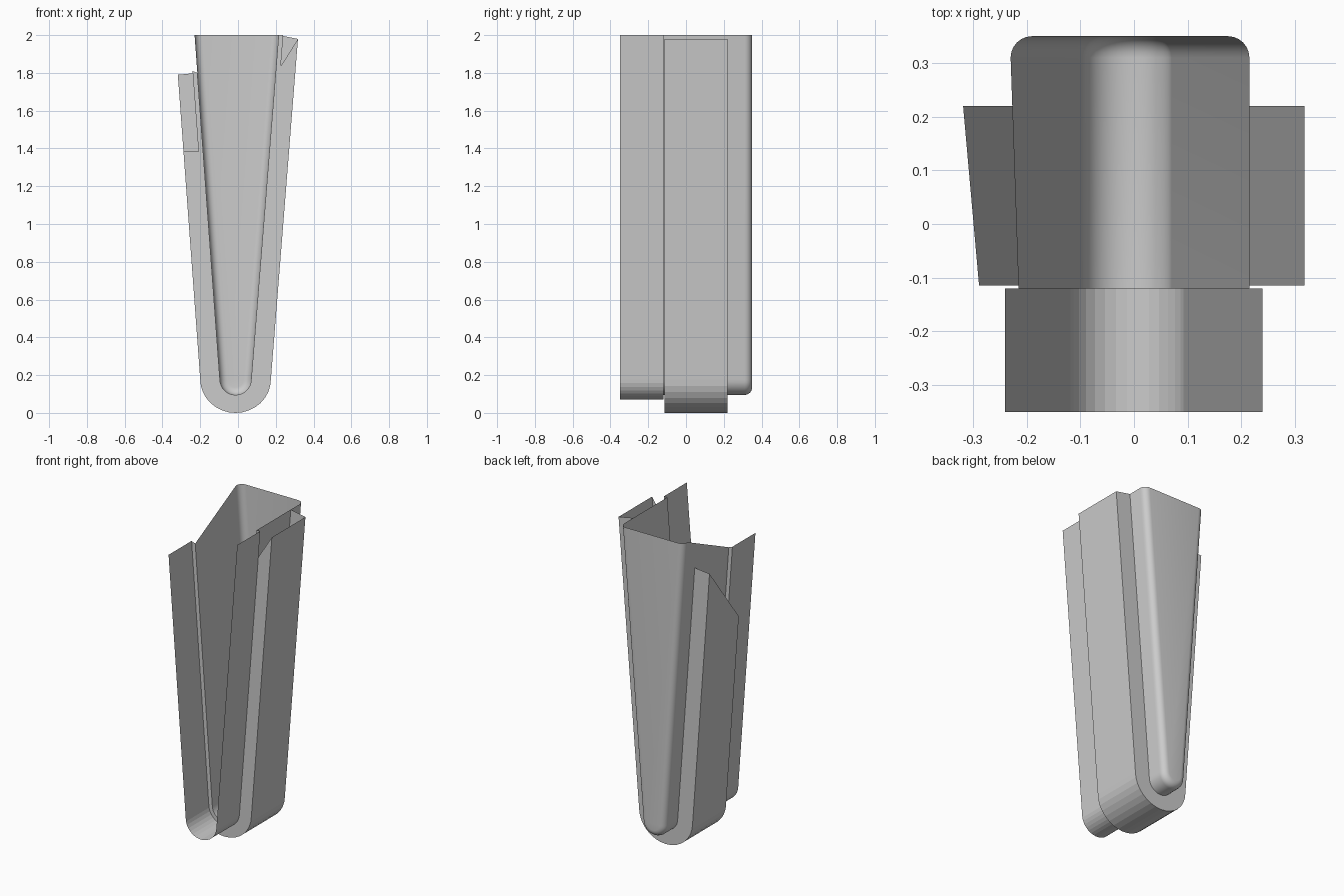
import bpy, math

if "Cube" in bpy.data.objects:
    bpy.data.objects.remove(bpy.data.objects["Cube"])

CX, CZ, R = -0.013, 0.178, 0.083      # centre and radius of the rounded bottom
SL, SR = 0.0735, 0.0796               # outward lean of left and right walls
SEG = 16


def u_row(y, d, z_left, z_right):
    """Tapered U outline at depth y, offset outward by d, with its own wall heights."""
    r = R + d
    rz = min(r, CZ)
    pts = [(CX - r - SL * (z_left - CZ), y, z_left)]
    for i in range(SEG + 1):
        a = math.pi * (1 + i / SEG)
        pts.append((CX + r * math.cos(a), y, CZ + rz * math.sin(a)))
    pts.append((CX + r + SR * (z_right - CZ), y, z_right))
    return pts


def loft(name, rows, cap=False, smooth=False):
    """Skin consecutive U outlines, front to back."""
    n = len(rows[0])
    verts = [p for row in rows for p in row]
    faces = []
    for k in range(len(rows) - 1):
        a, b = k * n, (k + 1) * n
        faces += [(a + i, b + i, b + i + 1, a + i + 1) for i in range(n - 1)]
    if cap:
        faces.append(tuple(reversed(range(len(verts) - n, len(verts)))))
    me = bpy.data.meshes.new(name)
    me.from_pydata(verts, [], faces)
    me.update()
    ob = bpy.data.objects.new(name, me)
    bpy.context.collection.objects.link(ob)
    if smooth:
        bpy.ops.object.select_all(action='DESELECT')
        ob.select_set(True)
        bpy.context.view_layer.objects.active = ob
        bpy.ops.object.shade_smooth_by_angle(angle=math.radians(30))
    return ob


# Front sleeve, stepping inward to meet the main shell
loft("front_sleeve", [
    u_row(-0.35, 0.0245, 1.81, 2.0),
    u_row(-0.12, 0.0245, 1.81, 2.0),
    u_row(-0.12, 0.0, 1.80, 2.0),
])

# Main shell with sloping left rim, rounded rear edge and closed back wall
F = 0.04
rows = [u_row(-0.12, 0.0, 1.80, 2.0)]
for i in range(7):
    t = math.pi / 2 * i / 6
    rows.append(u_row(0.31 + F * math.sin(t), -F * (1 - math.cos(t)), 2.0, 2.0))
loft("main_shell", rows, cap=True, smooth=True)

# Raised outer band with flanges running in to the shell on both edges
B = 0.104
loft("outer_band", [
    u_row(-0.115, 0.0, 1.385, 1.79),
    u_row(-0.115, B, 1.385, 1.98),
    u_row(0.22, B, 1.79, 1.98),
    u_row(0.22, 0.0, 1.80, 2.0),
])
